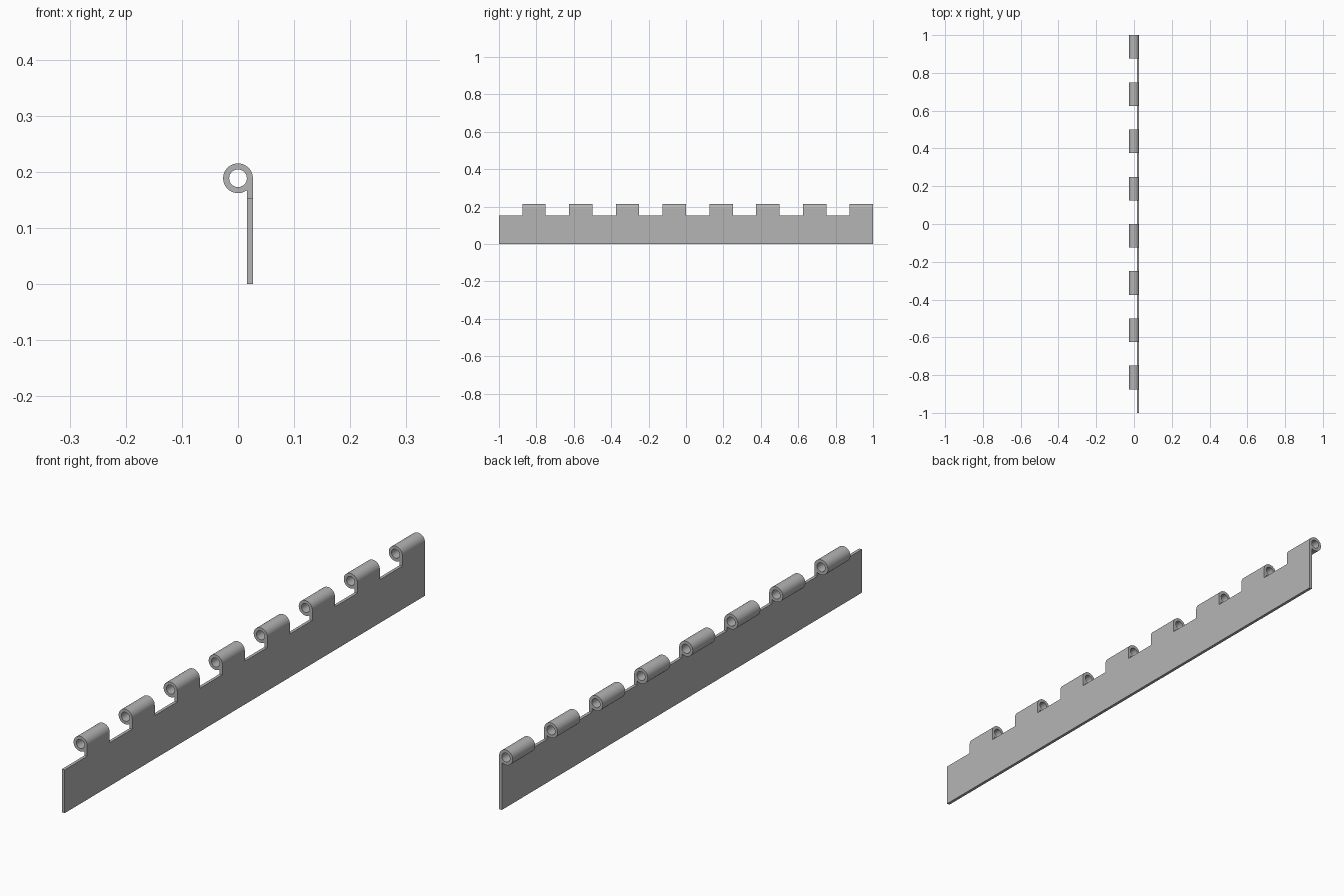
import bpy
import bmesh
import math

cube = bpy.data.objects.get("Cube")
if cube:
    bpy.data.objects.remove(cube, do_unlink=True)

R_OUT, R_IN = 0.0265, 0.0157   # knuckle radii; the difference is the sheet thickness
ZC = 0.1885                    # height of the pin axis
LEAF_TOP = 0.152
COUNT, PITCH = 8, 0.25
WIDTH = PITCH / 2

steel = bpy.data.materials.new("steel_grey")
steel.use_nodes = True
colour = (0.46, 0.46, 0.46, 1)
steel.diffuse_color = colour
steel.node_tree.nodes["Principled BSDF"].inputs["Base Color"].default_value = colour


def make_object(name, bm):
    bmesh.ops.recalc_face_normals(bm, faces=bm.faces)
    mesh = bpy.data.meshes.new(name)
    bm.to_mesh(mesh)
    bm.free()
    mesh.materials.append(steel)
    obj = bpy.data.objects.new(name, mesh)
    bpy.context.collection.objects.link(obj)
    return obj


def extrude_y(bm, depth):
    """Turn the flat profile into a solid running towards +y."""
    out = bmesh.ops.extrude_face_region(bm, geom=bm.faces[:], use_keep_orig=True)
    verts = [v for v in out["geom"] if isinstance(v, bmesh.types.BMVert)]
    bmesh.ops.translate(bm, verts=verts, vec=(0, depth, 0))


# Flat leaf of the hinge
bm = bmesh.new()
bm.faces.new([bm.verts.new((x, -1, z)) for x, z in
              ((R_IN, 0), (R_OUT, 0), (R_OUT, LEAF_TOP), (R_IN, LEAF_TOP))])
extrude_y(bm, 2)
make_object("hinge_leaf", bm)

# Knuckle: a rolled ring whose outer wall runs straight down into the leaf
bm = bmesh.new()
join = 2 * math.pi - math.acos(R_IN / R_OUT)   # where the roll meets the leaf
angles = [join * i / 40 for i in range(41)]
angles += [join + (2 * math.pi - join) * i / 8 for i in range(1, 8)]
inner, outer = [], []
for a in angles:
    c, s = math.cos(a), math.sin(a)
    r = R_OUT if a <= join else R_OUT / c
    inner.append(bm.verts.new((R_IN * c, 0, ZC + R_IN * s)))
    outer.append(bm.verts.new((r * c, 0, ZC + r * s)))
corner = bm.verts.new((R_OUT, 0, LEAF_TOP))
foot = bm.verts.new((R_IN, 0, LEAF_TOP))
n = len(angles)
for i in range(n):
    j = (i + 1) % n
    if i == 40:   # neck cell between the roll and the leaf
        bm.faces.new((inner[i], outer[i], foot, corner, outer[j], inner[j]))
    else:
        bm.faces.new((inner[i], outer[i], outer[j], inner[j]))
extrude_y(bm, WIDTH)
knuckles = make_object("hinge_knuckles", bm)
knuckles.location.y = -1 + WIDTH

# Repeat the knuckle along the leaf
array = knuckles.modifiers.new("repeat", "ARRAY")
array.count = COUNT
array.use_relative_offset = False
array.use_constant_offset = True
array.constant_offset_displace = (0, PITCH, 0)

# Smooth rolls with sharp rims
bpy.ops.object.select_all(action="DESELECT")
knuckles.select_set(True)
bpy.context.view_layer.objects.active = knuckles
bpy.ops.object.shade_smooth_by_angle(angle=math.radians(30))
